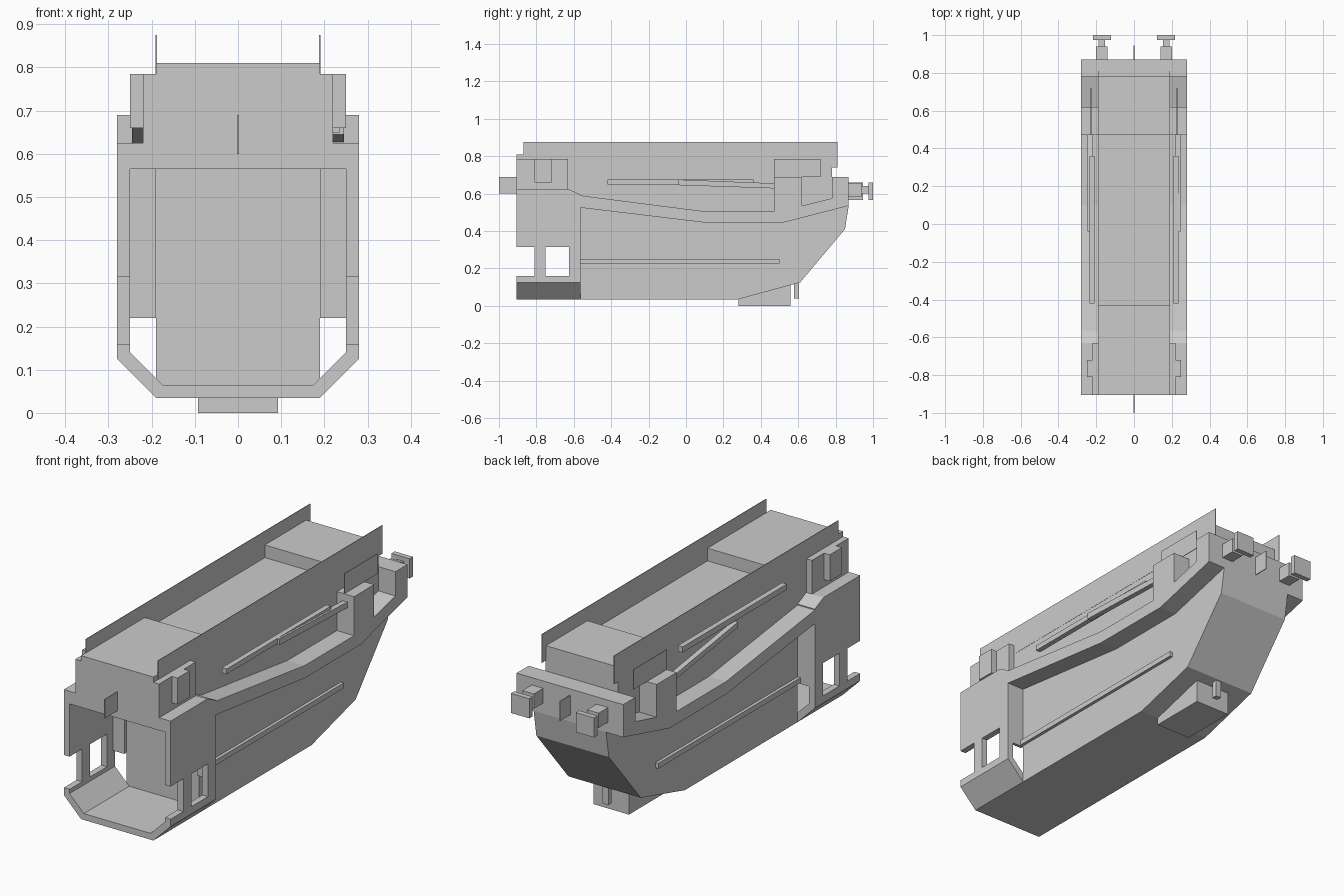
import bpy, bmesh

if "Cube" in bpy.data.objects:
    bpy.data.objects.remove(bpy.data.objects["Cube"])


def prism(name, pts, a, b, axis='x'):
    """Extrude a closed profile from a to b. axis x: pts are (y,z); axis y: pts are (x,z)."""
    bm = bmesh.new()
    place = (lambda p, t: (t, p[0], p[1])) if axis == 'x' else (lambda p, t: (p[0], t, p[1]))
    lo = [bm.verts.new(place(p, a)) for p in pts]
    hi = [bm.verts.new(place(p, b)) for p in pts]
    bm.faces.new(lo)
    bm.faces.new(hi)
    n = len(pts)
    for i in range(n):
        j = (i + 1) % n
        bm.faces.new((lo[i], lo[j], hi[j], hi[i]))
    bmesh.ops.recalc_face_normals(bm, faces=bm.faces)
    me = bpy.data.meshes.new(name)
    bm.to_mesh(me)
    bm.free()
    ob = bpy.data.objects.new(name, me)
    bpy.context.collection.objects.link(ob)
    return ob


def pair(name, pts, a, b):
    """Right-hand profile plus its copy on the left."""
    prism(name + "_right", pts, a, b)
    prism(name + "_left", pts, -b, -a)


def rect(y0, y1, z0, z1):
    return [(y0, z0), (y1, z0), (y1, z1), (y0, z1)]


# Central hull with overhanging front block and recessed deck
prism("hull", [(-.565, .035), (.28, .035), (.61, .125), (.85, .41), (.87, .535),
               (.87, .69), (.78, .69), (.78, .81), (.47, .81), (.47, .75),
               (-.43, .75), (-.43, .81), (-.905, .81), (-.905, .595), (-.565, .595)],
      -.19, .19)

# Side belts with the rear pillar, notch and bumper corner
pair("side_belt", [(-.565, .525), (.1, .445), (.52, .445), (.87, .535), (.87, .69),
                   (.78, .69), (.78, .575), (.62, .535), (.62, .69), (.47, .69),
                   (.47, .505), (.1, .505), (-.565, .59)], .19, .28)

# Front cowl: open trough, roof, side panels, posts and rear wall
half = [(.19, .035), (.28, .125), (.28, .16), (.25, .16), (.25, .14), (.175, .065)]
prism("cowl_trough", half + [(-x, z) for x, z in reversed(half)], -.905, -.565, 'y')
prism("cowl_roof", rect(-.905, -.565, .565, .595), -.25, .25)
pair("cowl_side", rect(-.905, -.565, .315, .595), .25, .28)
pair("cowl_post_front", rect(-.81, -.75, .16, .315), .25, .28)
pair("cowl_post_rear", rect(-.625, -.565, .16, .315), .25, .28)
pair("cowl_rear_wall", rect(-.58, -.565, .22, .565), .19, .25)
pair("cowl_shoulder", [(-.905, .595), (-.565, .595), (-.63, .625), (-.905, .625)], .19, .28)

# Tall thin top plates and rear panels
pair("top_plate", rect(-.87, .81, .74, .875), .188, .191)
pair("rear_panel", rect(.47, .72, .69, .785), .226, .229)

# Side boxes at the front
pair("side_box", rect(-.905, -.63, .625, .785), .19, .22)
pair("side_box_cap", rect(-.81, -.72, .66, .785), .22, .25)

# Side rods, set at different heights on each side
prism("upper_rod_right", rect(-.42, .36, .65, .675), .21, .235)
prism("upper_rod_left", rect(-.42, .36, .73, .757), -.235, -.21)
prism("slanted_rod_right", [(-.04, .645), (.47, .628), (.47, .655), (-.04, .675)], .22, .245)
prism("slanted_rod_left", [(-.04, .70), (.47, .625), (.47, .65), (-.04, .725)], -.245, -.22)

# Long trim strips low on the hull
pair("trim_strip", rect(-.565, .5, .225, .25), .19, .205)

# Keel block and pin
prism("keel", [(.28, 0), (.56, 0), (.56, .12), (.28, .04)], -.093, .093)
prism("keel_pin", rect(.578, .603, .04, .13), -.015, .015)

# Rear buffers
pair("buffer_base", rect(.87, .94, .585, .655), .14, .2)
pair("buffer_neck", rect(.94, .975, .6, .64), .153, .187)
pair("buffer_cap", rect(.975, 1.0, .567, .66), .122, .218)

# Thin coupling plates front and back
prism("front_coupling", rect(-1.0, -.9, .6, .69), -.002, .002)
prism("rear_coupling", rect(.865, .945, .567, .66), -.002, .002)
